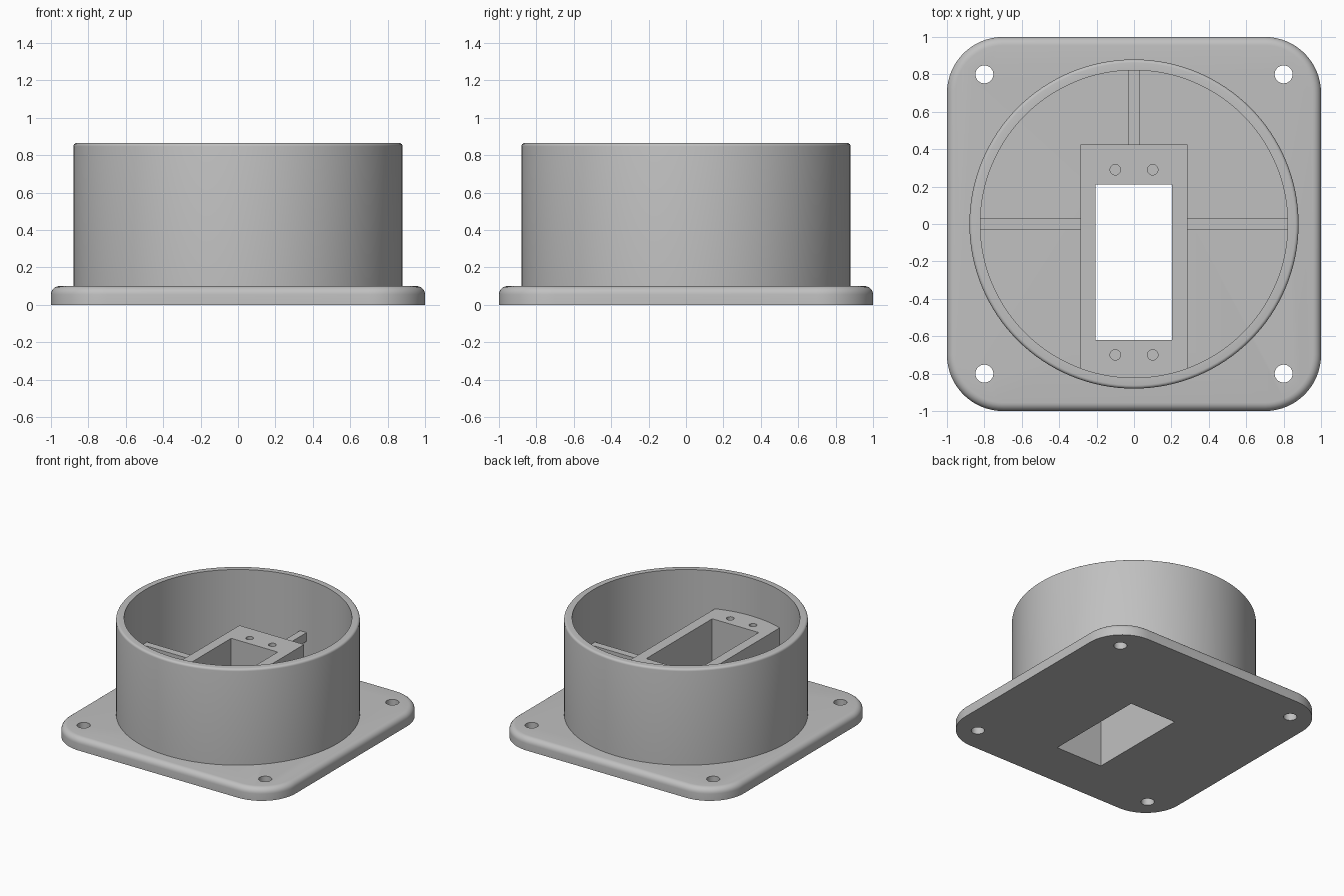
import bpy, bmesh, math

if "Cube" in bpy.data.objects:
    bpy.data.objects.remove(bpy.data.objects["Cube"])

grey = bpy.data.materials.new("matte grey")
grey.diffuse_color = (0.53, 0.53, 0.53, 1)
grey.use_nodes = True
grey.node_tree.nodes["Principled BSDF"].inputs["Base Color"].default_value = grey.diffuse_color


def finish(name, bm):
    bmesh.ops.recalc_face_normals(bm, faces=bm.faces)
    mesh = bpy.data.meshes.new(name)
    bm.to_mesh(mesh)
    bm.free()
    mesh.materials.append(grey)
    ob = bpy.data.objects.new(name, mesh)
    bpy.context.collection.objects.link(ob)
    return ob


def loft(name, rings, closed=False):
    """Skin equal-length loops; cap the ends, or join last loop to first."""
    bm = bmesh.new()
    loops = [[bm.verts.new(p) for p in ring] for ring in rings]
    pairs = list(zip(loops, loops[1:]))
    if closed:
        pairs.append((loops[-1], loops[0]))
    for a, b in pairs:
        for i in range(len(a)):
            j = (i + 1) % len(a)
            bm.faces.new((a[i], a[j], b[j], b[i]))
    if not closed:
        bm.faces.new(loops[0])
        bm.faces.new(loops[-1])
    return finish(name, bm)


def circle(r, z, n, cx=0, cy=0):
    return [(cx + r * math.cos(2 * math.pi * i / n),
             cy + r * math.sin(2 * math.pi * i / n), z) for i in range(n)]


def rounded_square(half, r, z, n=16):
    pts = []
    for q, (sx, sy) in enumerate([(1, 1), (-1, 1), (-1, -1), (1, -1)]):
        for i in range(n + 1):
            a = math.pi / 2 * (q + i / n)
            pts.append((sx * (half - r) + r * math.cos(a),
                        sy * (half - r) + r * math.sin(a), z))
    return pts


def prism(name, outline, z0, z1):
    return loft(name, [[(x, y, z) for x, y in outline] for z in (z0, z1)])


def box(name, x0, x1, y0, y1, z0, z1):
    return prism(name, [(x0, y0), (x1, y0), (x1, y1), (x0, y1)], z0, z1)


def drill(name, r, x, y, z0, z1, n):
    return loft(name, [circle(r, z, n, x, y) for z in (z0, z1)])


def cut(ob, cutters):
    for c in cutters:
        c.hide_render = True
        c.hide_set(True)
        m = ob.modifiers.new("cut", 'BOOLEAN')
        m.operation, m.solver, m.object = 'DIFFERENCE', 'EXACT', c
    bpy.context.view_layer.update()
    dg = bpy.context.evaluated_depsgraph_get()
    mesh = bpy.data.meshes.new_from_object(ob.evaluated_get(dg))
    ob.modifiers.clear()
    ob.data = mesh


def smooth(ob):
    bpy.ops.object.select_all(action='DESELECT')
    ob.select_set(True)
    bpy.context.view_layer.objects.active = ob
    bpy.ops.object.shade_smooth_by_angle(angle=math.radians(30))


# rectangular opening through plate and block
slot = box("slot_cutter", -0.207, 0.203, -0.62, 0.21, -0.2, 1.2)

# base plate with rounded corners and a rounded top edge
PLATE, FILLET = 0.1, 0.045
rings = [rounded_square(1, 0.3, 0)]
for i in range(7):
    a = math.pi / 2 * i / 6
    d = FILLET * (1 - math.cos(a))
    rings.append(rounded_square(1 - d, 0.3 - d, PLATE - FILLET + FILLET * math.sin(a)))
plate = loft("base_plate", rings)
cut(plate, [slot] + [drill("bolt_hole_cutter", 0.048, sx * 0.8, sy * 0.8, -0.2, 0.3, 32)
                     for sx in (-1, 1) for sy in (-1, 1)])
smooth(plate)

# round collar with a softened outer rim
OUT, INN, TOP, RIM = 0.88, 0.822, 0.865, 0.018
profile = [(INN, 0.09), (OUT, 0.09)]
for i in range(5):
    a = math.pi / 2 * i / 4
    profile.append((OUT - RIM + RIM * math.cos(a), TOP - RIM + RIM * math.sin(a)))
profile.append((INN, TOP))
collar = loft("collar", [circle(r, z, 128) for r, z in profile], closed=True)
smooth(collar)

# mounting block whose front end runs into the collar wall
HALF, R = 0.285, 0.84
a0 = math.asin(HALF / R)
outline = [(HALF, 0.425), (-HALF, 0.425)]
outline += [(R * math.sin(t), -R * math.cos(t))
            for t in (-a0 + 2 * a0 * i / 16 for i in range(17))]
block = prism("mounting_block", outline, 0.095, 0.565)
cut(block, [slot] + [drill("screw_hole_cutter", 0.028, x, y, 0.25, 0.7, 24)
                     for x in (-0.1, 0.1) for y in (0.29, -0.70)])
smooth(block)

# slim bars bracing the block against the collar
W, Z0, Z1 = 0.029, 0.37, 0.44
box("left_brace", -0.84, -0.28, -W, W, Z0, Z1)
box("right_brace", 0.28, 0.84, -W, W, Z0, Z1)
box("back_brace", -W, W, 0.42, 0.84, Z0, Z1)
